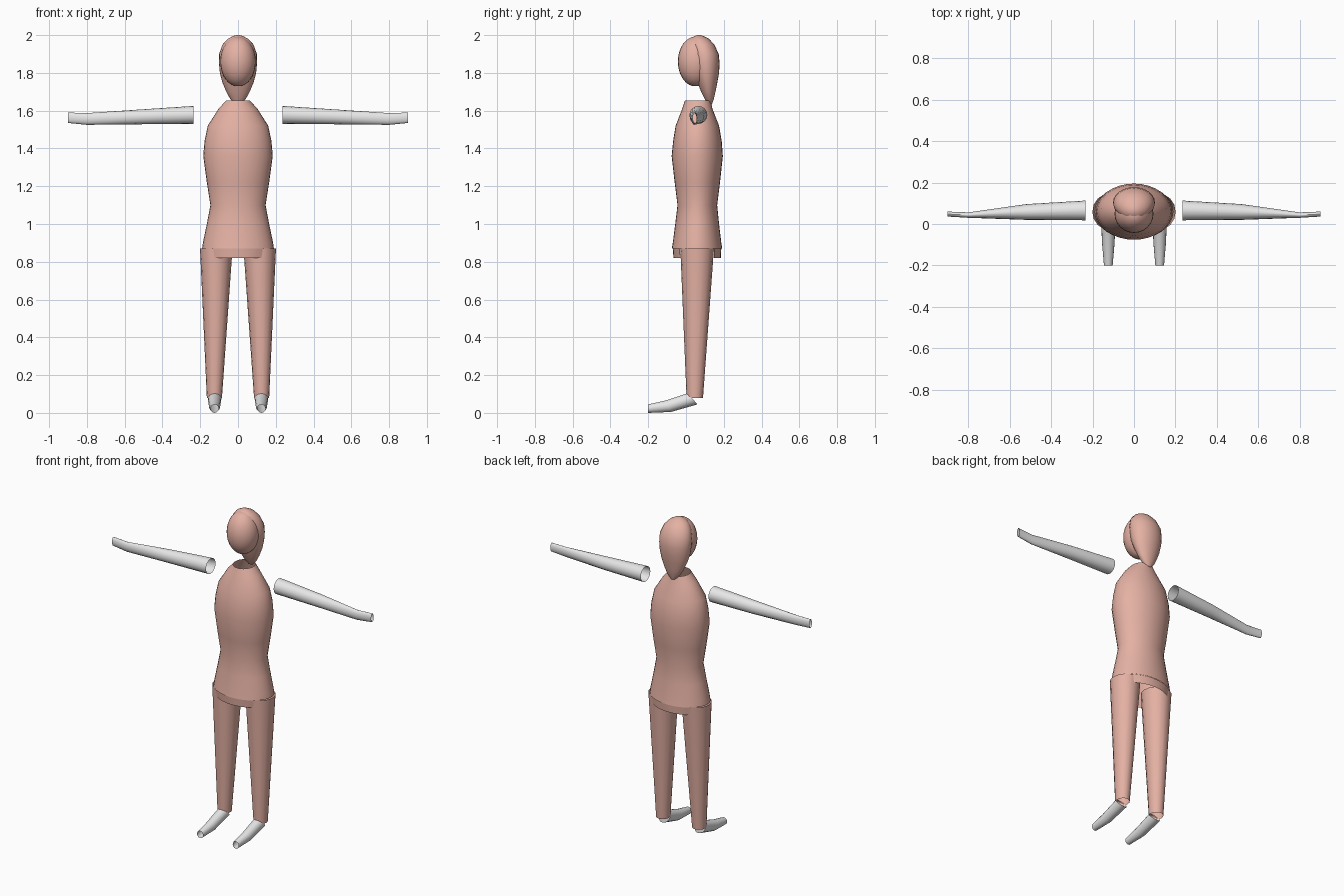
import bpy, bmesh, math
from mathutils import Vector

if "Cube" in bpy.data.objects:
    bpy.data.objects.remove(bpy.data.objects["Cube"])


def material(name, rgb):
    m = bpy.data.materials.new(name)
    m.diffuse_color = (*rgb, 1)
    m.use_nodes = True
    m.node_tree.nodes["Principled BSDF"].inputs["Base Color"].default_value = m.diffuse_color
    return m


SKIN = material("warm_skin", (0.78, 0.44, 0.37))
GREY = material("light_grey", (0.8, 0.8, 0.8))


def loft(name, rings, mat, sides=24, cap=False, keep=None):
    """Skin elliptical rings given as (centre, half axis u, half axis v)."""
    bm = bmesh.new()
    loops = []
    for c, u, v in rings:
        c, u, v = Vector(c), Vector(u), Vector(v)
        loops.append([bm.verts.new(c + u * math.cos(a) + v * math.sin(a))
                      for a in (2 * math.pi * i / sides for i in range(sides))])
    for a, b in zip(loops, loops[1:]):
        for i in range(sides):
            j = (i + 1) % sides
            bm.faces.new((a[i], a[j], b[j], b[i]))
    if cap:
        bm.faces.new(loops[0])
        bm.faces.new(loops[-1])
    bmesh.ops.recalc_face_normals(bm, faces=bm.faces)
    # Open tubes: make sure the walls face away from their own axis
    f = bm.faces[0]
    mid = sum((Vector(r[0]) for r in rings[:2]), Vector()) / 2
    if f.normal.dot(f.calc_center_median() - mid) < 0:
        bmesh.ops.reverse_faces(bm, faces=bm.faces)
    if keep:
        drop = [f for f in bm.faces if not keep(f.calc_center_median())]
        bmesh.ops.delete(bm, geom=drop, context='FACES')
    me = bpy.data.meshes.new(name)
    bm.to_mesh(me)
    bm.free()
    me.materials.append(mat)
    ob = bpy.data.objects.new(name, me)
    bpy.context.collection.objects.link(ob)
    bpy.ops.object.select_all(action='DESELECT')
    ob.select_set(True)
    bpy.context.view_layer.objects.active = ob
    bpy.ops.object.shade_smooth_by_angle(angle=math.radians(35))
    return ob


def level(z, rx, y0, y1, x=0):
    """Horizontal ring spanning y0 to y1."""
    return (x, (y0 + y1) / 2, z), (rx, 0, 0), (0, (y1 - y0) / 2, 0)


# Torso with short open collar
loft("torso", [level(*r) for r in (
    (0.87, 0.190, -0.075, 0.192), (0.90, 0.186, -0.070, 0.187),
    (1.00, 0.165, -0.057, 0.175), (1.10, 0.146, -0.045, 0.165),
    (1.22, 0.165, -0.060, 0.180), (1.36, 0.184, -0.076, 0.195),
    (1.44, 0.177, -0.068, 0.189), (1.52, 0.160, -0.055, 0.175),
    (1.61, 0.103, -0.020, 0.140), (1.655, 0.062, -0.005, 0.130))], SKIN, 32)

# Hip panels under the front and back of the hem
loft("hip_panels", [level(0.82, 0.175, -0.066, 0.184),
                    level(0.872, 0.187, -0.070, 0.187)],
     SKIN, 32, keep=lambda c: abs(c.x) < 0.135)

# Head: egg-shaped face in front of hair that tapers to the nape
face = []
for i in range(1, 16):
    t = math.pi * i / 16
    s = math.sin(t)
    face.append(level(1.86 - 0.132 * math.cos(t), 0.094 * s,
                      0.05 - 0.093 * s, 0.05 + 0.093 * s))
loft("face", face, SKIN, cap=True)
loft("hair", [level(*r) for r in (
    (1.633, 0.014, 0.115, 0.137), (1.66, 0.040, 0.100, 0.147),
    (1.70, 0.062, 0.080, 0.156), (1.75, 0.083, 0.060, 0.166),
    (1.80, 0.096, 0.040, 0.175), (1.85, 0.101, 0.030, 0.178),
    (1.90, 0.100, 0.025, 0.173), (1.95, 0.082, 0.020, 0.150),
    (1.98, 0.055, 0.025, 0.122), (1.995, 0.026, 0.045, 0.092),
    (2.0, 0.008, 0.060, 0.076))], SKIN, cap=True)

for side, s in (("left", 1), ("right", -1)):
    # Tapered arm sleeve, open at both ends
    arm = []
    for x, y0, y1, z0, z1 in ((0.235, 0.018, 0.113, 1.530, 1.625),
                              (0.52, 0.020, 0.096, 1.528, 1.606),
                              (0.80, 0.030, 0.056, 1.525, 1.587),
                              (0.90, 0.036, 0.060, 1.535, 1.590)):
        arm.append(((s * x, (y0 + y1) / 2, (z0 + z1) / 2),
                    (0, (y1 - y0) / 2, 0), (0, 0, (z1 - z0) / 2)))
    loft(side + "_arm", arm, GREY, 16)

    # Straight tapered leg
    loft(side + "_leg", [level(0.08, 0.040, 0.003, 0.090, s * 0.125),
                         level(0.87, 0.086, -0.030, 0.148, s * 0.115)], SKIN, 16)

    # Foot, bent at the instep and open at the toe
    foot = []
    for (ya, za), (yb, zb), w in (((0.010, 0.105), (0.060, 0.045), 0.036),
                                  ((-0.110, 0.065), (-0.080, 0.005), 0.030),
                                  ((-0.200, 0.045), (-0.200, 0.000), 0.021)):
        foot.append(((s * 0.124, (ya + yb) / 2, (za + zb) / 2), (w, 0, 0),
                     (0, (ya - yb) / 2, (za - zb) / 2)))
    loft(side + "_foot", foot, GREY, 16)
